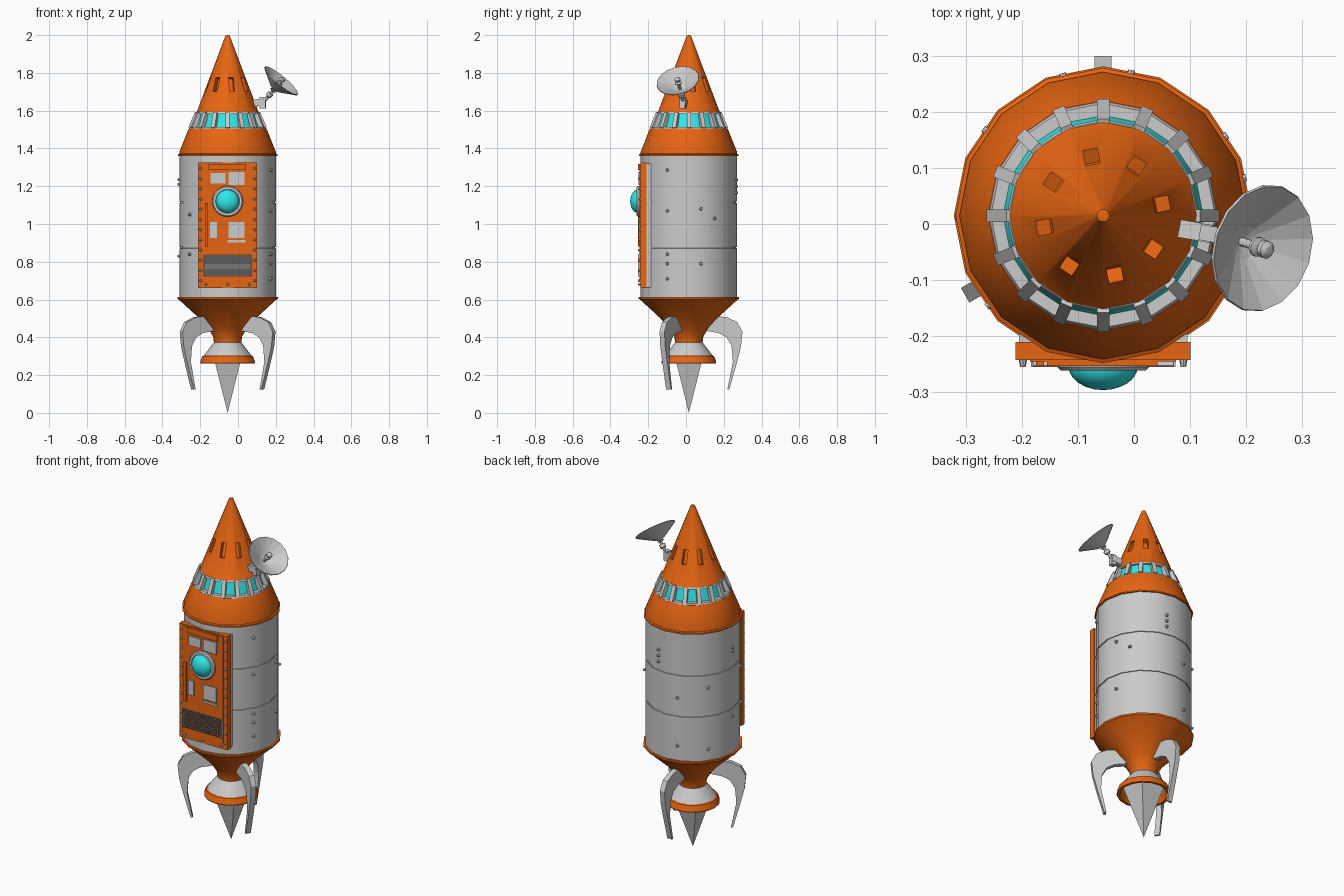
import bpy, bmesh, math
from math import sin, cos, radians, pi
from mathutils import Vector, Matrix

if "Cube" in bpy.data.objects:
    bpy.data.objects.remove(bpy.data.objects["Cube"])

AXIS = Vector((-0.055, 0.015, 0))   # rocket axis; all parts are built around it


def material(name, rgb):
    m = bpy.data.materials.new(name)
    m.diffuse_color = (*rgb, 1)
    m.use_nodes = True
    m.node_tree.nodes["Principled BSDF"].inputs["Base Color"].default_value = m.diffuse_color
    return m


ORANGE = material("orange_paint", (0.8, 0.13, 0.006))
CYAN = material("cyan_glass", (0.03, 0.8, 0.8))


def finish(bm, name, mat=None, smooth=True):
    bmesh.ops.recalc_face_normals(bm, faces=bm.faces)
    me = bpy.data.meshes.new(name)
    bm.to_mesh(me)
    bm.free()
    ob = bpy.data.objects.new(name, me)
    ob.location = AXIS
    bpy.context.collection.objects.link(ob)
    if mat:
        me.materials.append(mat)
    if smooth:
        bpy.ops.object.select_all(action='DESELECT')
        ob.select_set(True)
        bpy.context.view_layer.objects.active = ob
        bpy.ops.object.shade_smooth_by_angle(angle=radians(30))
    return ob


def lathe(name, profile, mat=None, sides=16, phase=0, smooth=True, xf=None):
    bm = bmesh.new()
    rings = []
    for r, z in profile:
        n = sides if r > 1e-6 else 1
        rings.append([bm.verts.new((r * cos(phase + 2 * pi * i / sides),
                                    r * sin(phase + 2 * pi * i / sides), z)) for i in range(n)])
    for a, b in zip(rings, rings[1:]):
        for i in range(sides):
            j = (i + 1) % sides
            quad = [a[i % len(a)], a[j % len(a)], b[j % len(b)], b[i % len(b)]]
            bm.faces.new(list(dict.fromkeys(quad)))
    if xf:
        bm.transform(xf)
    return finish(bm, name, mat, smooth)


def add_box(bm, size, xf):
    bmesh.ops.create_cube(bm, size=1, matrix=xf @ Matrix.Diagonal((*size, 1)))


def aim(pos, direction):
    return Matrix.Translation(pos) @ Vector(direction).to_track_quat('Z', 'Y').to_matrix().to_4x4()


def add_rivet(bm, pos, direction, r=0.009):
    bmesh.ops.create_cone(bm, cap_ends=True, segments=8, radius1=r, radius2=r * 0.6,
                          depth=0.016, matrix=aim(pos, direction))


def turn(deg):
    return Matrix.Rotation(radians(deg), 4, 'Z')


# Nose cone with eight sloped recesses
nose = lathe("nose_cone", [(0, 2), (0.011, 1.998), (0.162, 1.597), (0.168, 1.59), (0, 1.59)], ORANGE)
bm = bmesh.new()
slope = math.atan2(0.151, 0.401)
for k in range(8):
    add_box(bm, (0.05, 0.026, 0.08), turn(11.25 + 45 * k) @ Matrix.Translation((0.105, 0, 1.738))
            @ Matrix.Rotation(-slope, 4, 'Y'))
cutter = finish(bm, "slot_cutter", ORANGE, False)
cutter.hide_render = True
mod = nose.modifiers.new("slots", 'BOOLEAN')
mod.operation, mod.object, mod.solver = 'DIFFERENCE', cutter, 'EXACT'
bpy.context.view_layer.objects.active = nose
bpy.ops.object.modifier_apply(modifier=mod.name)
bpy.data.objects.remove(cutter)

# Window band: recessed glass, rails and sloping posts
lathe("window_glass", [(0.157, 1.592), (0.18, 1.507)], CYAN)
lathe("window_top_rail", [(0.155, 1.592), (0.168, 1.592), (0.172, 1.582), (0.156, 1.582)])
lathe("window_sill", [(0.17, 1.513), (0.2, 1.513), (0.205, 1.503), (0.17, 1.503)])
bm = bmesh.new()
for k in range(16):
    add_box(bm, (0.024, 0.022, 0.09), turn(22.5 * k) @ Matrix.Translation((0.179, 0, 1.548))
            @ Matrix.Rotation(-math.atan2(0.036, 0.085), 4, 'Y'))
finish(bm, "window_posts", None, False)

# Hull
lathe("shoulder", [(0.15, 1.505), (0.205, 1.505), (0.209, 1.498), (0.256, 1.38), (0.256, 1.372),
                   (0.263, 1.368), (0.263, 1.36), (0, 1.36)], ORANGE)
hull = [(0, 1.365), (0.255, 1.365)]
for z in (1.115, 0.875):
    hull += [(0.255, z + 0.004), (0.251, z + 0.003), (0.251, z - 0.003), (0.255, z - 0.004)]
lathe("hull", hull + [(0.255, 0.605), (0, 0.605)])
lathe("tail_cone", [(0, 0.614), (0.266, 0.614), (0.266, 0.604), (0.255, 0.597), (0.155, 0.505),
                    (0.105, 0.45), (0.077, 0.405), (0.072, 0.37), (0, 0.37)], ORANGE)

# Engine nozzle, its rim and the spike below
lathe("nozzle", [(0.06, 0.372), (0.074, 0.372), (0.095, 0.345), (0.125, 0.305), (0.13, 0.298),
                 (0.115, 0.298), (0.06, 0.36)])
lathe("nozzle_rim", [(0.127, 0.303), (0.134, 0.3), (0.145, 0.27), (0.143, 0.262), (0.128, 0.262),
                     (0.112, 0.303), (0.127, 0.303)], ORANGE)
lathe("exhaust_spike", [(0, 0), (0.11, 0.31), (0, 0.31)], None, 4, pi / 4, False)

# Three curved fins
fin = [(0.215, 0.125), (0.25, 0.25), (0.276, 0.35), (0.284, 0.43), (0.257, 0.48), (0.205, 0.505),
       (0.155, 0.512), (0.09, 0.435), (0.16, 0.422), (0.20, 0.40), (0.226, 0.355), (0.233, 0.27),
       (0.204, 0.125)]
for label, ang in (("back", 90), ("left", 210), ("right", 330)):
    bm = bmesh.new()
    face = bm.faces.new([bm.verts.new((r, -0.015, z)) for r, z in fin])
    ext = bmesh.ops.extrude_face_region(bm, geom=[face])
    bmesh.ops.translate(bm, vec=(0, 0.03, 0),
                        verts=[v for v in ext["geom"] if isinstance(v, bmesh.types.BMVert)])
    bm.transform(turn(ang))
    finish(bm, label + "_fin")


# Door panel and plates: x range, z range, front y, back y
def plate(name, x0, x1, z0, z1, front, back, mat=None):
    bm = bmesh.new()
    add_box(bm, (x1 - x0, back - front, z1 - z0),
            Matrix.Translation(((x0 + x1) / 2, (front + back) / 2, (z0 + z1) / 2)))
    return finish(bm, name, mat, False)


plate("door_backing", -0.15, 0.15, 0.665, 1.32, -0.23, -0.19)
plate("door_panel", -0.156, 0.156, 0.66, 1.325, -0.257, -0.225, ORANGE)
plate("door_face", -0.13, 0.13, 0.70, 1.318, -0.26, -0.25, ORANGE)
plate("door_top_bar", -0.10, 0.097, 1.285, 1.318, -0.268, -0.25, ORANGE)
plate("door_side_bar", -0.12, -0.105, 0.88, 1.11, -0.268, -0.25, ORANGE)
for i, (x0, x1, z0, z1) in enumerate([(-0.09, -0.012, 1.215, 1.27), (0.005, 0.09, 1.207, 1.275),
                                      (-0.093, -0.056, 0.925, 1.01), (0.005, 0.09, 0.925, 1.01),
                                      (0.0, 0.095, 0.903, 0.915)]):
    plate("door_plate_%d" % i, x0, x1, z0, z1, -0.267, -0.25)

# Grille with tilted slats
bm = bmesh.new()
for k in range(10):
    add_box(bm, (0.25, 0.003, 0.014), Matrix.Translation((0, -0.264, 0.731 + 0.011 * k))
            @ Matrix.Rotation(radians(40), 4, 'X'))
for s in (-1, 1):
    add_box(bm, (0.004, 0.014, 0.115), Matrix.Translation((0.127 * s, -0.263, 0.78)))
finish(bm, "door_grille", None, False)

# Porthole ring and domed glass
port = aim((0, -0.25, 1.12), (0, -1, 0))
lathe("porthole_ring", [(0.082, 0), (0.082, 0.02), (0.076, 0.026), (0.064, 0.026), (0.06, 0.015)],
      None, 24, xf=port)
dome = [(0.062 * cos(radians(a)), 0.018 + 0.043 * sin(radians(a))) for a in range(0, 90, 15)]
lathe("porthole_glass", dome + [(0, 0.061)], CYAN, 24, xf=port)

# Rivets on the door and bolts on the hull
bm = bmesh.new()
for s in (-1, 1):
    for k in range(12):
        add_rivet(bm, (0.143 * s, -0.262, 0.70 + 0.054 * k), (0, -1, 0), 0.008)
for x in (-0.115, 0, 0.115):
    add_rivet(bm, (x, -0.262, 0.68), (0, -1, 0), 0.008)
finish(bm, "door_rivets")
bm = bmesh.new()
for ang, heights in [(-27, (1.285, 1.07, 0.84, 0.79, 0.71)), (15, (1.08, 0.79)), (33, (1.03,)),
                     (79, (1.235, 1.2, 1.165)), (106, (0.98, 0.70)), (144, (1.04, 0.68)),
                     (180, (1.235, 1.21, 0.83)), (218, (1.05, 0.84))]:
    for z in heights:
        d = Vector((cos(radians(ang)), sin(radians(ang)), 0))
        add_rivet(bm, d * 0.256 + Vector((0, 0, z)), d, 0.01)
finish(bm, "hull_bolts")

# Dish antenna: mount, jointed arm, faceted dish, feed
N = Vector((0.63, -0.2, 0.75)).normalized()
apex = Vector((0.187, -0.03, 1.708)) - AXIS
bm = bmesh.new()
add_box(bm, (0.065, 0.032, 0.036), Matrix.Translation(Vector((0.11, -0.013, 1.643)) - AXIS)
        @ turn(-10) @ Matrix.Rotation(radians(-12), 4, 'Y'))
add_box(bm, (0.03, 0.028, 0.06), Matrix.Translation(Vector((0.132, -0.017, 1.642)) - AXIS)
        @ turn(-10))
finish(bm, "antenna_mount", None, False)
lathe("antenna_arm", [(0, -0.07), (0.009, -0.07), (0.009, -0.045), (0.017, -0.04), (0.017, -0.022),
                      (0.009, -0.018), (0.009, -0.008), (0.02, 0), (0, 0.004)], None, 12,
      xf=aim(apex, N))
lathe("dish", [(0, 0), (0.03, 0.012), (0.116, 0.065), (0.114, 0.069), (0.03, 0.017), (0, 0.006)],
      None, 16, smooth=False, xf=aim(apex, N))
lathe("dish_feed", [(0, 0), (0.008, 0), (0.008, 0.045), (0.018, 0.05), (0.018, 0.056), (0.008, 0.06),
                    (0.008, 0.066), (0.016, 0.07), (0.016, 0.08), (0.008, 0.086), (0, 0.087)],
      None, 12, xf=aim(apex, N))
